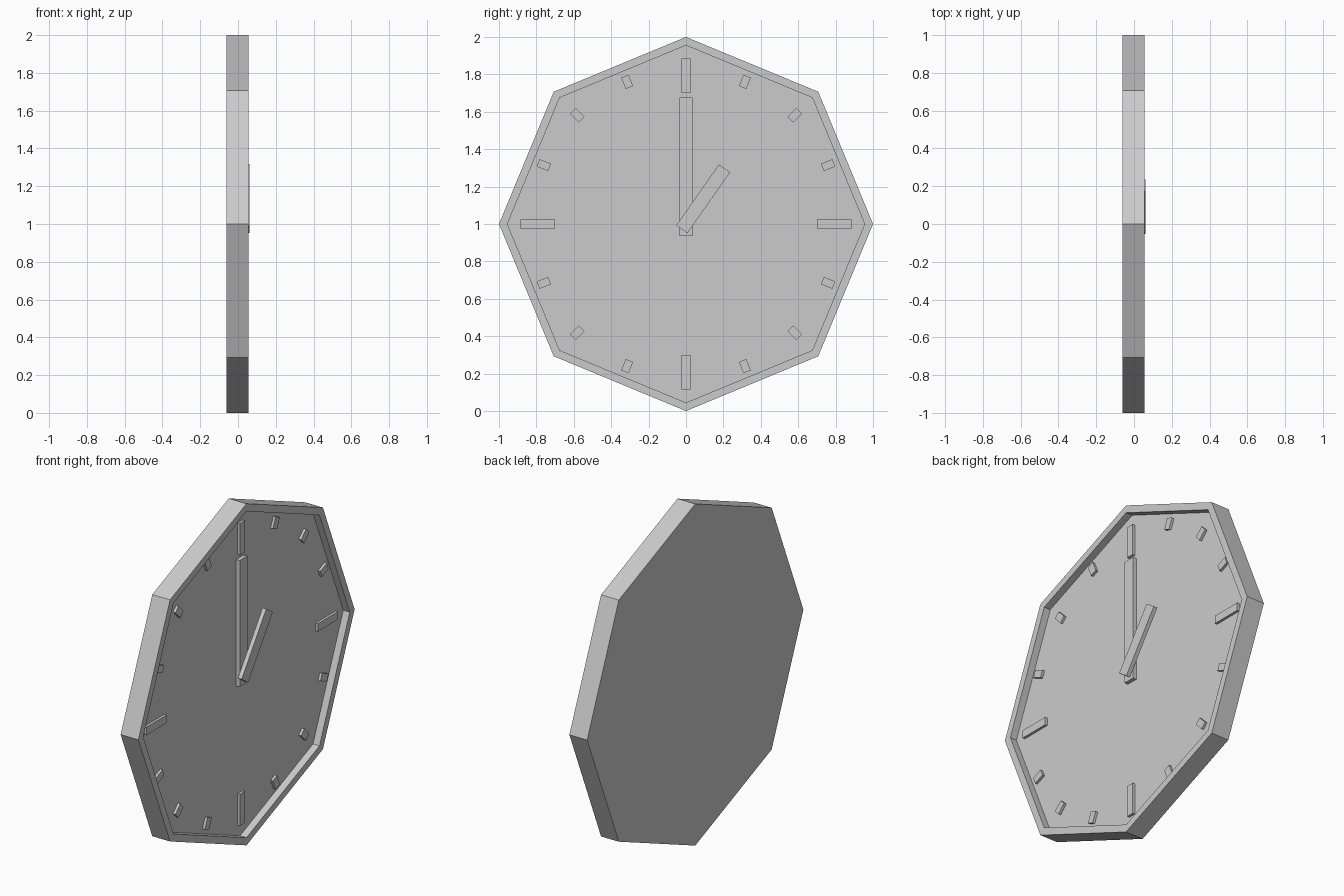
import bpy, bmesh
from math import radians, sin, cos, pi
from mathutils import Matrix

if "Cube" in bpy.data.objects:
    bpy.data.objects.remove(bpy.data.objects["Cube"])

CENTRE_Z = 1.0
BACK, RIM, FACE = -0.06, 0.055, 0.013   # depths along x


def finish(name, bm):
    bmesh.ops.recalc_face_normals(bm, faces=bm.faces)
    mesh = bpy.data.meshes.new(name)
    bm.to_mesh(mesh)
    bm.free()
    obj = bpy.data.objects.new(name, mesh)
    bpy.context.collection.objects.link(obj)
    return obj


def octagon(bm, radius, x):
    return [bm.verts.new((x, radius * sin(i * pi / 4), CENTRE_Z + radius * cos(i * pi / 4)))
            for i in range(8)]


def radial_bar(name, angle, r0, r1, width, x0, x1, offset=(0, 0)):
    """Box lying along a clock direction (degrees clockwise from 12)."""
    bm = bmesh.new()
    place = (Matrix.Translation((0, offset[0], CENTRE_Z + offset[1]))
             @ Matrix.Rotation(-radians(angle), 4, 'X')
             @ Matrix.Translation(((x0 + x1) / 2, 0, (r0 + r1) / 2))
             @ Matrix.Diagonal((x1 - x0, width, r1 - r0, 1)))
    bmesh.ops.create_cube(bm, size=1, matrix=place)
    return finish(name, bm)


# Octagonal case with raised rim and recessed dial
bm = bmesh.new()
rings = [octagon(bm, r, x) for r, x in
         ((1, BACK), (1, RIM), (0.955, RIM), (0.955, FACE))]
for a, b in zip(rings, rings[1:]):
    for i in range(8):
        j = (i + 1) % 8
        bm.faces.new((a[i], a[j], b[j], b[i]))
bm.faces.new(rings[0])
bm.faces.new(rings[-1])
finish("clock_case", bm)

# Hour markers: long at the quarters, short in between
for k in range(16):
    if k % 4 == 0:
        r0, r1, w = 0.70, 0.885, 0.046
    else:
        r0, r1, w = 0.79, 0.855, 0.042
    # rotation about x carries +z toward +y for negative angles
    radial_bar(f"marker_{k:02d}", k * 22.5, r0, r1, w, FACE - 0.005, 0.028)

# Hands
radial_bar("minute_hand", 0, -0.065, 0.675, 0.07, FACE - 0.005, 0.036)
radial_bar("hour_hand", 35, 0, 0.397, 0.073, 0.036, 0.06, offset=(-0.022, -0.028))
